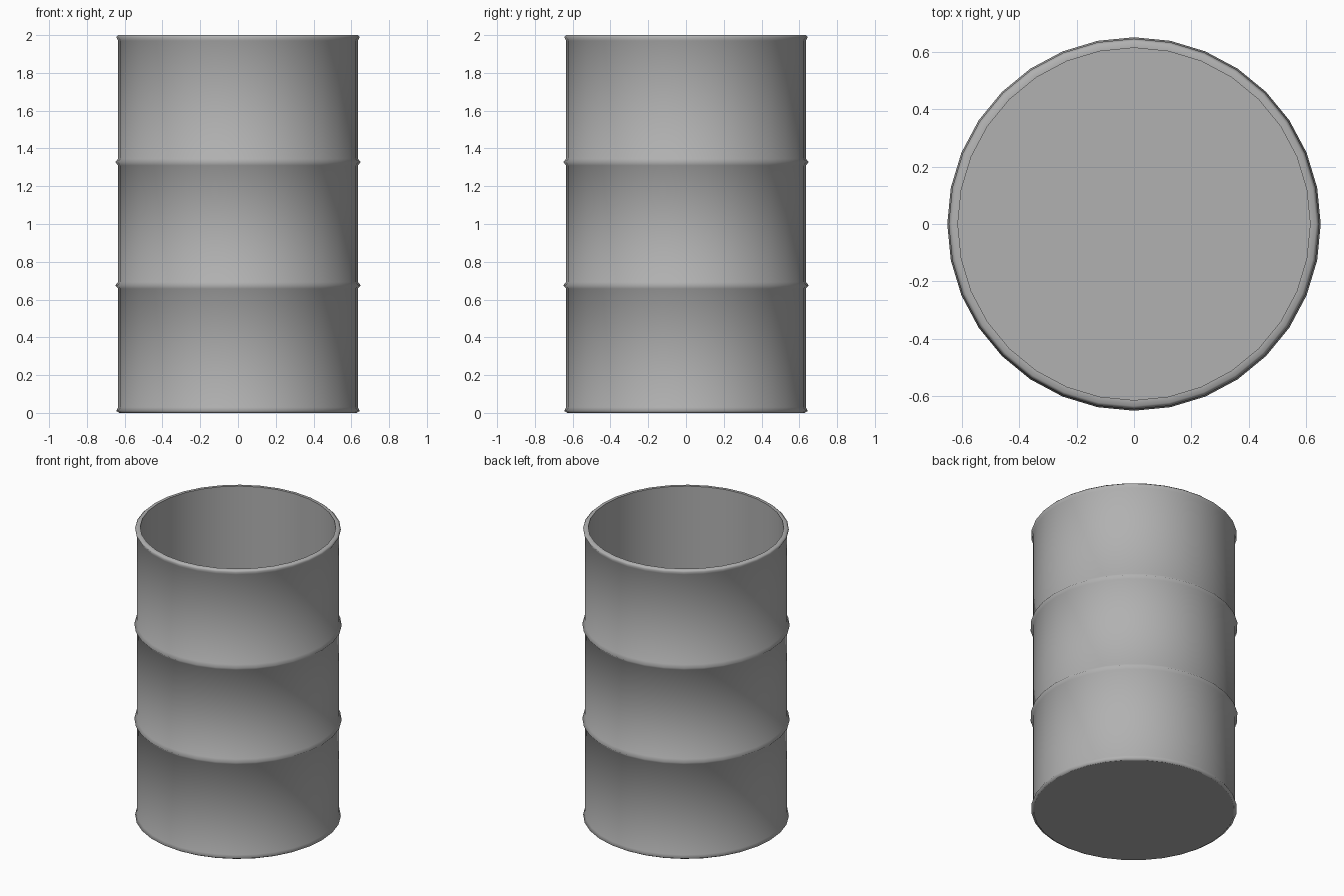
import bpy, bmesh, math

if "Cube" in bpy.data.objects:
    bpy.data.objects.remove(bpy.data.objects["Cube"])

SIDES = 32
BODY, RIM, RIB, INNER = 0.634, 0.645, 0.65, 0.613


def rib(z):
    """Profile points of one raised hoop around the wall."""
    return [(BODY, z - 0.018), (RIB, z), (BODY, z + 0.018)]


def lathe(name, profile, sharp_rings):
    """Spin (radius, z) points round z, cap both ends, smooth all but the sharp rings."""
    bm = bmesh.new()
    rings = []
    for r, z in profile:
        rings.append([bm.verts.new((r * math.cos(2 * math.pi * i / SIDES),
                                    r * math.sin(2 * math.pi * i / SIDES), z))
                      for i in range(SIDES)])
    for a, b in zip(rings, rings[1:]):
        for i in range(SIDES):
            j = (i + 1) % SIDES
            bm.faces.new((a[i], a[j], b[j], b[i]))
    bm.faces.new(rings[0][::-1])
    bm.faces.new(rings[-1])
    for f in bm.faces:
        f.smooth = True
    for k in sharp_rings:
        ring = rings[k]
        for i in range(SIDES):
            bm.edges.get((ring[i], ring[(i + 1) % SIDES])).smooth = False
    mesh = bpy.data.meshes.new(name)
    bm.to_mesh(mesh)
    bm.free()
    obj = bpy.data.objects.new(name, mesh)
    bpy.context.collection.objects.link(obj)
    return obj


# Open drum: base, flared foot, two hoops, flared lip, inner wall and floor
profile = [(0.628, 0.0), (RIM, 0.01), (BODY, 0.03)]
profile += rib(0.675) + rib(1.328)
profile += [(BODY, 1.97), (RIM, 1.99), (0.634, 2.0), (INNER, 2.0), (INNER, 0.02)]
drum = lathe("drum", profile, sharp_rings=(0, -2, -1))

# Dark grey metal
metal = bpy.data.materials.new("dark_grey")
metal.diffuse_color = (0.44, 0.44, 0.44, 1)
metal.use_nodes = True
metal.node_tree.nodes["Principled BSDF"].inputs["Base Color"].default_value = metal.diffuse_color
drum.data.materials.append(metal)
